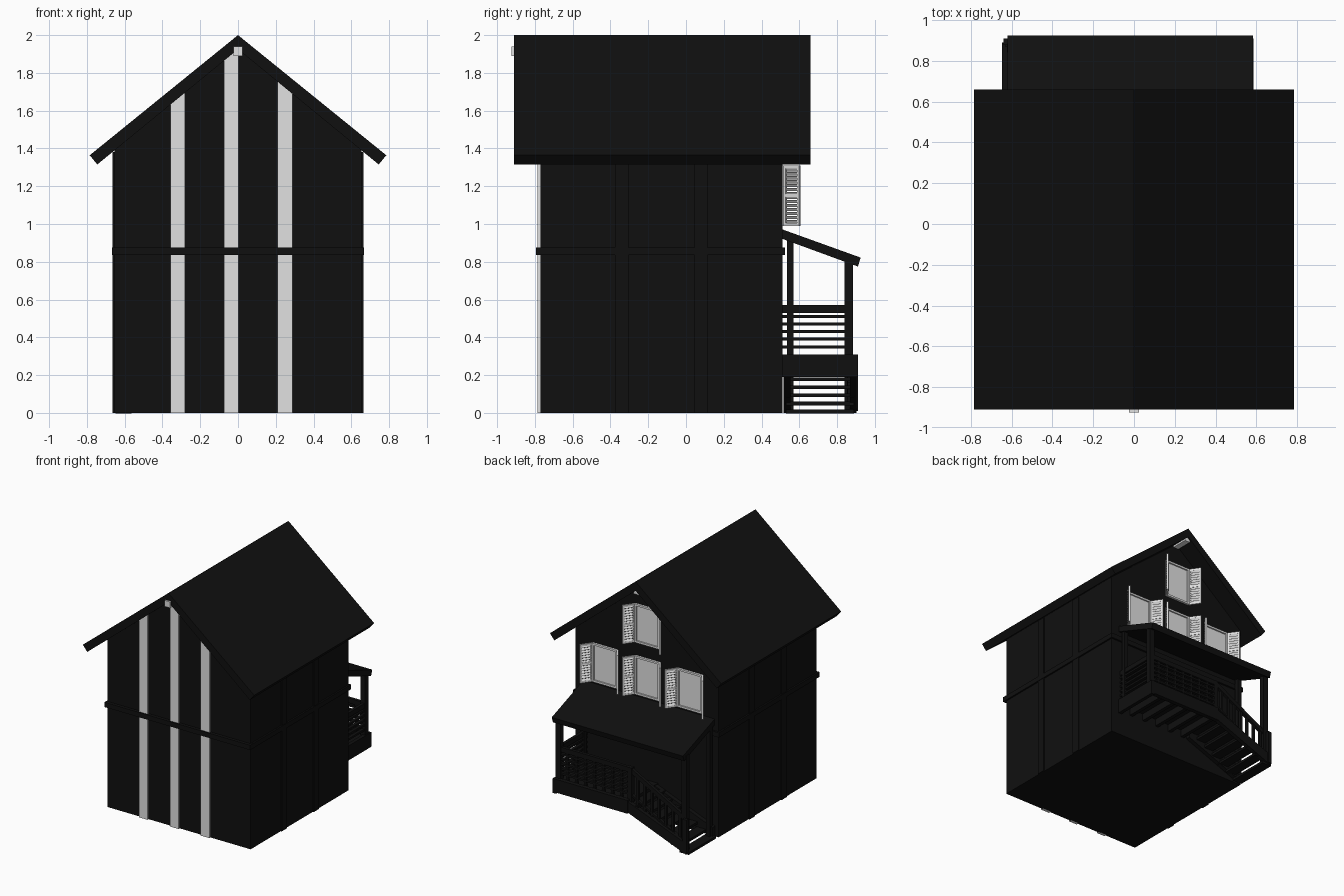
import bpy, bmesh, math
from mathutils import Vector, Matrix

if "Cube" in bpy.data.objects:
    bpy.data.objects.remove(bpy.data.objects["Cube"])


def material(name, c):
    m = bpy.data.materials.new(name)
    m.diffuse_color = (c[0], c[1], c[2], 1)
    m.use_nodes = True
    m.node_tree.nodes["Principled BSDF"].inputs["Base Color"].default_value = m.diffuse_color
    return m


BLACK = material("black_timber", (0.005, 0.005, 0.005))
LIGHT = material("light_grey_paint", (0.75, 0.75, 0.75))


def make(name, bm, mat):
    bmesh.ops.recalc_face_normals(bm, faces=bm.faces)
    me = bpy.data.meshes.new(name)
    bm.to_mesh(me)
    bm.free()
    me.materials.append(mat)
    ob = bpy.data.objects.new(name, me)
    bpy.context.collection.objects.link(ob)
    return ob


def box(name, x, y, z, mat=BLACK):
    """Box from (min, max) ranges."""
    bm = bmesh.new()
    bmesh.ops.create_cube(bm, size=1)
    for v in bm.verts:
        v.co = [sum(r) / 2 + c * (r[1] - r[0]) for r, c in zip((x, y, z), v.co)]
    return make(name, bm, mat)


def prism(name, pts, a, b, axis, mat=BLACK):
    """Extrude a profile along y (points are x,z) or along x (points are y,z)."""
    place = (lambda p, t: (p[0], t, p[1])) if axis == 'y' else (lambda p, t: (t, p[0], p[1]))
    bm = bmesh.new()
    f = bm.faces.new([bm.verts.new(place(p, a)) for p in pts])
    r = bmesh.ops.extrude_face_region(bm, geom=[f])
    d = Vector(place((0, 0), b - a))
    bmesh.ops.translate(bm, vec=d, verts=[v for v in r["geom"] if isinstance(v, bmesh.types.BMVert)])
    return make(name, bm, mat)


def bar(name, p, q, w, h):
    """Beam between two points in the x-z plane, with plumb-cut ends."""
    y = p[1]
    prism(name, [(p[0], p[2] - h / 2), (q[0], q[2] - h / 2), (q[0], q[2] + h / 2), (p[0], p[2] + h / 2)],
          y - w / 2, y + w / 2, 'y')


SLOPE = 0.81


def under(x):
    """Height of the roof underside."""
    return 1.93 - SLOPE * abs(x)


# House body and gable roof
W, F, B = 0.655, -0.77, 0.51
prism("house_body", [(-W, 0), (W, 0), (W, under(W)), (0, under(0)), (-W, under(W))], F, B, 'y')
prism("main_roof", [(0, 2), (0.785, 1.364), (0.745, 1.315), (0, 1.925), (-0.745, 1.315), (-0.785, 1.364)],
      -0.91, 0.66, 'y')
box("ridge_beam", (-0.025, 0.025), (-0.925, 0.65), (1.89, 1.94), LIGHT)

# Belt beam round the house
box("belt_beam", (-0.668, 0.668), (-0.795, 0.525), (0.835, 0.875))

# Front vertical planks, cut to the roof slope
for x0, x1 in ((-0.358, -0.28), (-0.075, 0.003), (0.208, 0.288)):
    prism("front_plank", [(x0, 0), (x1, 0), (x1, under(x1)), (x0, under(x0))], -0.785, F + 0.01, 'y', LIGHT)

# Side planks
for s in (-1, 1):
    for y in (-0.34, 0.08):
        box("side_plank", sorted((s * 0.64, s * 0.664)), (y - 0.035, y + 0.035), (0, 1.38))


# Windows with open louvred shutters on the back
def shutter(cx, z0, z1, side):
    length, th = 0.10, 0.014
    bm = bmesh.new()

    def add(a, b, lo, hi, t, tilt=0):
        m = Matrix.Translation(((a + b) / 2, 0, (lo + hi) / 2)) @ Matrix.Rotation(tilt, 4, 'X')
        bmesh.ops.create_cube(bm, size=1, matrix=m @ Matrix.Diagonal((b - a, t, hi - lo, 1)))

    add(0, 0.014, z0, z1, th)
    add(length - 0.014, length, z0, z1, th)
    for z in (z0, (z0 + z1) / 2 - 0.008, z1 - 0.016):
        add(0.014, length - 0.014, z, z + 0.016, th)
    n = 14
    for i in range(n):
        z = z0 + 0.012 + (z1 - z0 - 0.024) * (i + 0.5) / n
        add(0.014, length - 0.014, z - 0.009, z + 0.009, 0.003, 0.6)
    angle = math.radians(55)
    if side < 0:
        angle = math.pi - angle
    bm.transform(Matrix.Translation((cx + side * 0.115, B + 0.01, 0)) @ Matrix.Rotation(angle, 4, 'Z'))
    make("shutter", bm, LIGHT)


for cx, z0 in ((0.38, 0.99), (-0.01, 0.99), (-0.40, 0.99), (-0.01, 1.42)):
    z1 = z0 + 0.32
    box("window_pane", (cx - 0.10, cx + 0.10), (B - 0.01, B + 0.006), (z0 + 0.01, z1 - 0.01), LIGHT)
    for s in (-1, 1):
        box("window_jamb", sorted((cx + s * 0.097, cx + s * 0.115)), (B - 0.01, B + 0.018), (z0, z1), LIGHT)
        shutter(cx, z0, z1, s)
    for z in (z0, z1 - 0.016):
        box("window_rail", (cx - 0.115, cx + 0.115), (B - 0.01, B + 0.018), (z, z + 0.016), LIGHT)

# Porch roof with fascia
prism("porch_roof", [(0.50, 0.975), (0.925, 0.822), (0.91, 0.775), (0.50, 0.925)], -0.62, 0.583, 'x')

# Porch deck
DX = -0.10
box("porch_deck", (DX, 0.58), (B, 0.905), (0.27, 0.30))
box("deck_fascia", (DX, 0.585), (0.875, 0.91), (0.20, 0.31))
box("deck_side", (0.555, 0.585), (B, 0.91), (0.19, 0.31))
for i in range(5):
    x = DX + 0.02 + i * 0.13
    box("deck_joist", (x, x + 0.03), (B, 0.88), (0.21, 0.275))

# Open stairs down toward the left side
N = 7
for i in range(N):
    x1 = DX - i * 0.54 / N
    z = 0.30 - (i + 0.6) * 0.30 / N
    box("stair_tread", (x1 - 0.085, x1), (B + 0.02, 0.89), (z - 0.02, z))
for y in (B + 0.025, 0.885):
    bar("stair_stringer", (DX, y, 0.25), (-0.63, y, 0.045), 0.035, 0.09)

# Porch posts
for x, z in ((0.555, 0.30), (-0.60, 0.0)):
    box("outer_post", (x - 0.022, x + 0.022), (0.84, 0.885), (z, 0.81))
    box("inner_post", (x - 0.018, x + 0.018), (0.535, 0.57), (z, 0.94))
box("middle_post", (DX - 0.018, DX + 0.018), (0.845, 0.88), (0.28, 0.57))
box("stair_newel", (-0.64, -0.605), (0.878, 0.91), (0.01, 0.29))

# Porch railings: level along the deck, sloped along the stairs
YR = 0.865
for dz, h in ((0.25, 0.04), (0.21, 0.016), (0.17, 0.016), (0.13, 0.016), (0.09, 0.016), (0.05, 0.016)):
    z = 0.30 + dz
    box("side_rail", (0.545, 0.57), (B, YR), (z - h / 2, z + h / 2))
    bar("deck_rail", (0.56, YR, z), (DX, YR, z), 0.025, h)
    if dz in (0.25, 0.05):
        bar("stair_rail", (DX, YR, z), (-0.62, YR, z - 0.28), 0.025, h)
for i in range(1, 8):
    x = 0.56 - i * 0.66 / 8
    box("deck_baluster", (x - 0.01, x + 0.01), (YR - 0.01, YR + 0.01), (0.30, 0.55))
for i in range(1, 8):
    t = i / 8
    x, z = DX - 0.52 * t, 0.30 - 0.28 * t
    box("stair_baluster", (x - 0.01, x + 0.01), (YR - 0.01, YR + 0.01), (z, z + 0.25))
